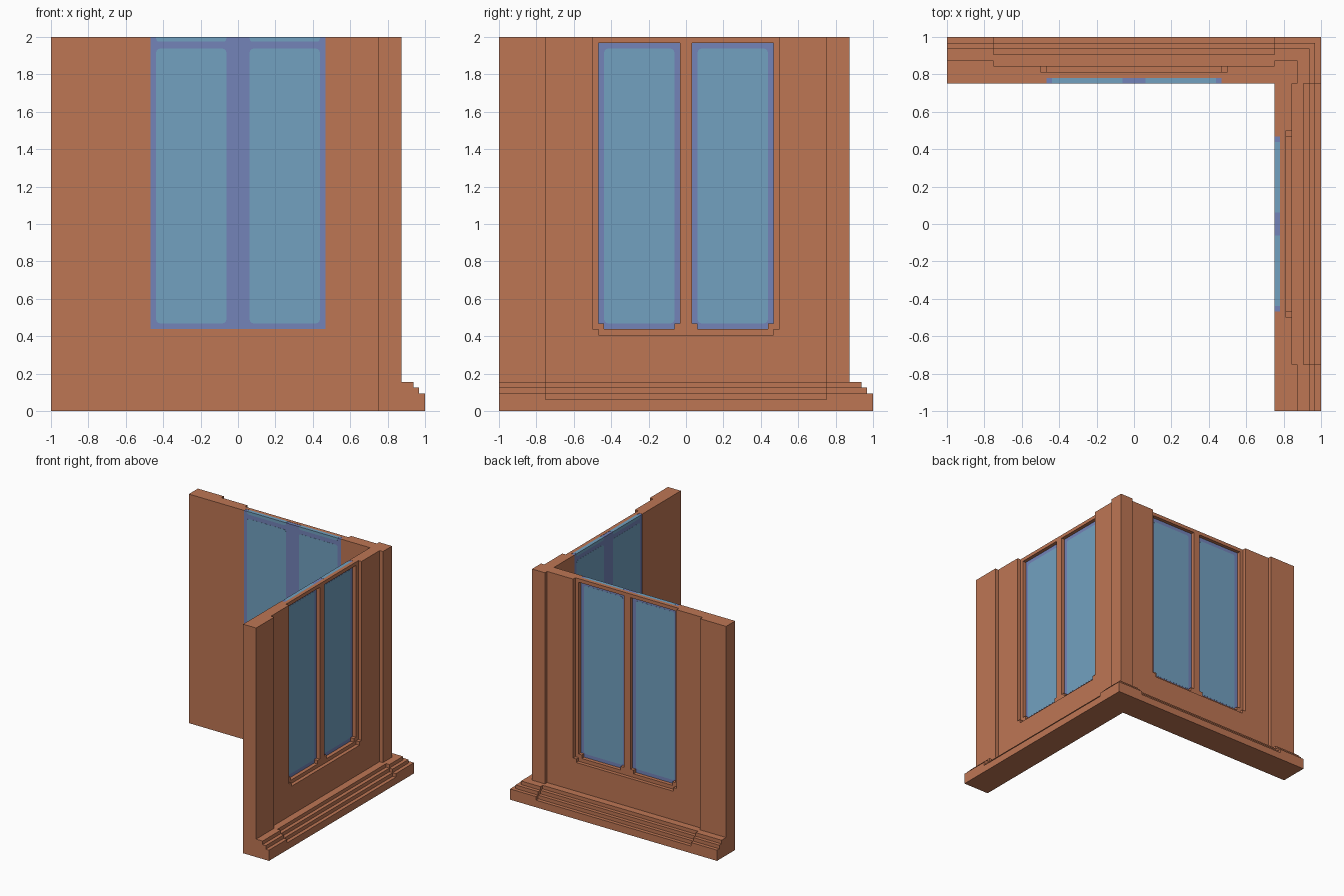
import bpy, bmesh, math

if "Cube" in bpy.data.objects:
    bpy.data.objects.remove(bpy.data.objects["Cube"], do_unlink=True)

S = 1 / 32          # module step used by every moulding
IN = 0.75           # inner face of both walls


def material(name, srgb):
    col = [((c / 255 + 0.055) / 1.055) ** 2.4 for c in srgb] + [1.0]
    m = bpy.data.materials.new(name)
    m.use_nodes = True
    m.diffuse_color = col
    bsdf = m.node_tree.nodes["Principled BSDF"]
    bsdf.inputs["Base Color"].default_value = col
    bsdf.inputs["Roughness"].default_value = 0.8
    return m


CLAY = material("terracotta", (190, 118, 84))
SASH = material("violet blue", (115, 131, 185))
GLASS = material("sky blue", (114, 161, 192))


def loft(name, rings, mat):
    """Join matching closed rings of points and cap both ends."""
    bm = bmesh.new()
    vs = [[bm.verts.new(p) for p in ring] for ring in rings]
    n = len(vs[0])
    for a, b in zip(vs, vs[1:]):
        for i in range(n):
            j = (i + 1) % n
            bm.faces.new((a[i], a[j], b[j], b[i]))
    bm.faces.new(vs[0])
    bm.faces.new(vs[-1])
    bmesh.ops.remove_doubles(bm, verts=bm.verts, dist=1e-5)
    bmesh.ops.recalc_face_normals(bm, faces=bm.faces)
    me = bpy.data.meshes.new(name)
    bm.to_mesh(me)
    bm.free()
    me.materials.append(mat)
    ob = bpy.data.objects.new(name, me)
    bpy.context.collection.objects.link(ob)
    return ob


def place(u, d, z, side):
    """u runs along the wall, d is distance outward from the centre."""
    return (d, u, z) if side else (u, d, z)


def run(name, profile, u0, u1, side):
    """Extrude a (depth, height) section along a wall."""
    return loft(name, [[place(u, d, z, side) for d, z in profile] for u in (u0, u1)], CLAY)


def prism(name, outline, d0, d1, side, mat):
    """Extrude an (along, height) outline through the wall depth."""
    return loft(name, [[place(u, d, z, side) for u, z in outline] for d in (d0, d1)], mat)


def rect(u0, u1, z0, z1):
    return [(u0, z0), (u1, z0), (u1, z1), (u0, z1)]


def notched(u0, u1, z0, z1):
    """Rectangle with stepped bottom corners."""
    return [(u0, z1), (u0, z0 + S), (u0 + S, z0 + S), (u0 + S, z0),
            (u1 - S, z0), (u1 - S, z0 + S), (u1, z0 + S), (u1, z1)]


def rounded(u0, u1, z0, z1, r, top=True):
    """Rectangle with rounded corners, the top pair optional."""
    corners = [(u0 + r, z0 + r, 180), (u1 - r, z0 + r, 270)]
    if top:
        corners += [(u1 - r, z1 - r, 0), (u0 + r, z1 - r, 90)]
    pts = [(cu + r * math.cos(math.radians(a + k * 22.5)),
            cz + r * math.sin(math.radians(a + k * 22.5)))
           for cu, cz, a in corners for k in range(5)]
    return pts if top else pts + [(u1, z1), (u0, z1)]


def cut(ob, cutters):
    """Subtract the cutters, bake the result and remove them."""
    for c in cutters:
        c.hide_render = True
        mod = ob.modifiers.new("cut", "BOOLEAN")
        mod.operation = "DIFFERENCE"
        mod.solver = "EXACT"
        mod.object = c
    dg = bpy.context.evaluated_depsgraph_get()
    baked = bpy.data.meshes.new_from_object(ob.evaluated_get(dg))
    ob.modifiers.clear()
    ob.data = baked
    for c in cutters:
        bpy.data.objects.remove(c, do_unlink=True)


def section(face, first, steps):
    """Wall section: stepped plinth from depth 1 inward, then a plain face."""
    pts = [(IN, 0), (1, 0)]
    for i in range(steps):
        z = first + i * S
        pts += [(1 - i * S, z), (1 - (i + 1) * S, z)]
    pts[-1] = (face, pts[-1][1])
    return pts + [(face, 2), (IN, 2)]


PIER = section(IN + 4 * S, 3 * S, 3)
PANEL = section(IN + 3 * S, 2 * S, 4)
SILL = 14 * S       # bottom of the glazing

# Corner pier: the pier section mitred round the outer corner
loft("corner_pier", [[(IN, d, z) for d, z in PIER],
                     [(d, d, z) for d, z in PIER],
                     [(d, IN, z) for d, z in PIER]], CLAY)

for side, label in ((0, "back"), (1, "left")):
    # End pier and recessed wall panel
    run(label + "_end_pier", PIER, -1, -IN, side)
    panel = run(label + "_wall_panel", PANEL, -IN, IN, side)

    # Window: outer rebate, glazing pocket and two openings
    cutters = [
        prism("cut_rebate", notched(-16 * S, 16 * S, SILL - S, 2.1), IN + 2 * S, 1.2, side, CLAY),
        prism("cut_pocket", rect(-15 * S, 15 * S, SILL, 2.1), 0.6, IN + S, side, CLAY)]
    for u0, u1 in ((-15 * S, -S), (S, 15 * S)):
        cutters.append(prism("cut_opening", notched(u0, u1, SILL, 2 - S),
                             IN + S / 2, 1.2, side, CLAY))
    cut(panel, cutters)

    # Sash slab, with panes a hair proud of it on both faces
    e = 0.001
    prism(label + "_window_sash", rect(-15 * S, 15 * S, SILL, 2 - e),
          IN + e, IN + S - e, side, SASH)
    for u0, u1, hand in ((-14 * S, -2 * S, "a"), (2 * S, 14 * S, "b")):
        prism(f"{label}_pane_{hand}", rounded(u0, u1, SILL + S, 2 - 2 * S, 0.02),
              IN, IN + S, side, GLASS)
        prism(f"{label}_upper_pane_{hand}", rounded(u0, u1, 2 - 0.8 * S, 2, 0.015, False),
              IN, IN + S, side, GLASS)
